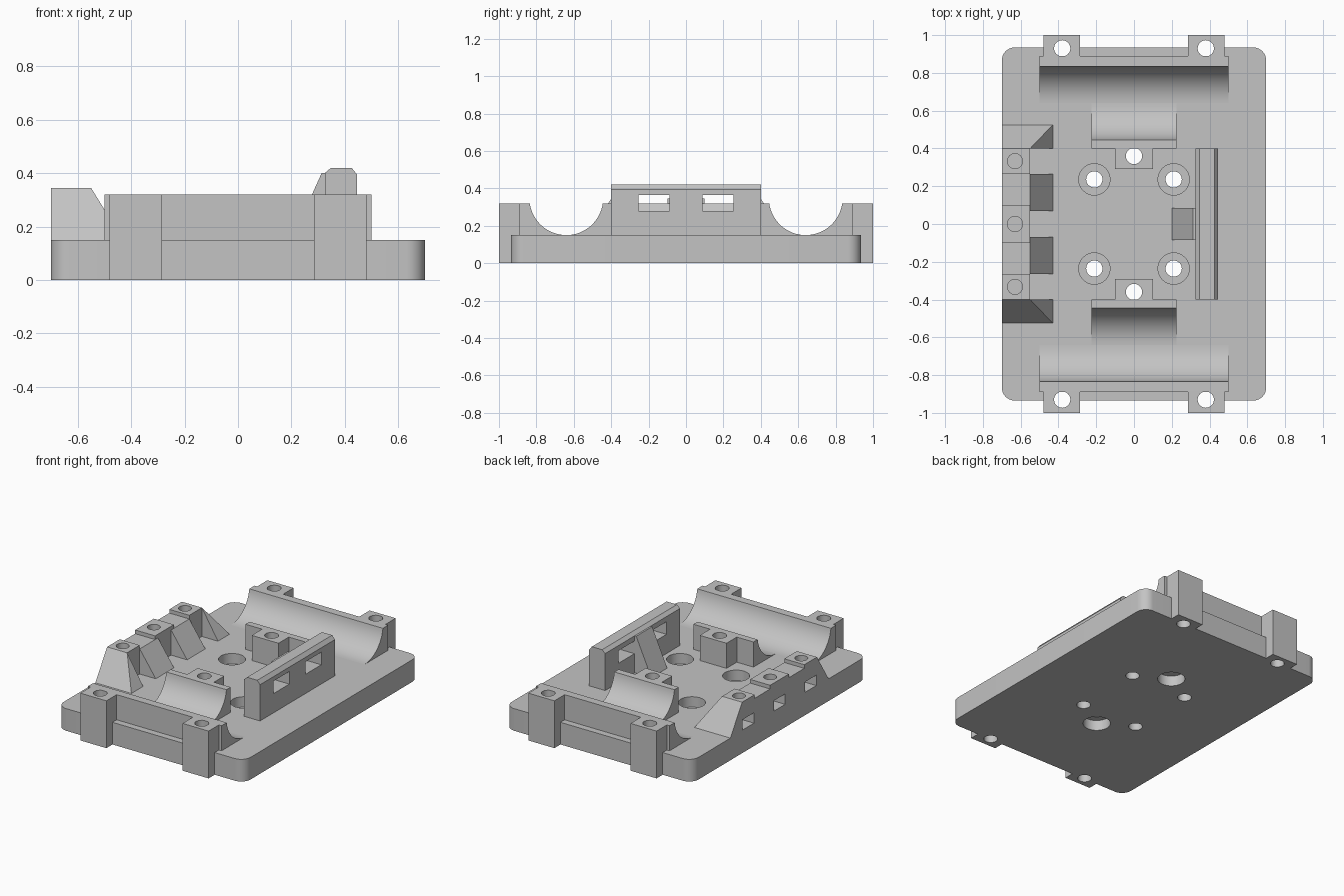
import bpy, bmesh, math
from mathutils import Vector

cube = bpy.data.objects.get("Cube")
if cube:
    bpy.data.objects.remove(cube, do_unlink=True)

grey = bpy.data.materials.new("plain grey")
grey.use_nodes = True
COLOUR = (0.55, 0.55, 0.55, 1)
grey.diffuse_color = COLOUR
grey.node_tree.nodes["Principled BSDF"].inputs["Base Color"].default_value = COLOUR

BASE, TOP = 0.15, 0.32      # plate height and cradle height


def finish(name, bm):
    bmesh.ops.recalc_face_normals(bm, faces=bm.faces)
    mesh = bpy.data.meshes.new(name)
    bm.to_mesh(mesh)
    bm.free()
    mesh.materials.append(grey)
    ob = bpy.data.objects.new(name, mesh)
    bpy.context.collection.objects.link(ob)
    return ob


def prism(name, points, axis, lo, hi):
    """Extrude a 2D profile along x, y or z."""
    place = {"x": lambda a, b, t: (t, a, b),
             "y": lambda a, b, t: (a, t, b),
             "z": lambda a, b, t: (a, b, t)}[axis]
    bm = bmesh.new()
    face = bm.faces.new([bm.verts.new(place(a, b, lo)) for a, b in points])
    out = bmesh.ops.extrude_face_region(bm, geom=[face])
    verts = [g for g in out["geom"] if isinstance(g, bmesh.types.BMVert)]
    bmesh.ops.translate(bm, verts=verts, vec=Vector(place(0, 0, hi - lo)))
    return finish(name, bm)


def box(name, x0, x1, y0, y1, z0, z1):
    return prism(name, [(x0, y0), (x1, y0), (x1, y1), (x0, y1)], "z", z0, z1)


def hull(name, points):
    bm = bmesh.new()
    for p in points:
        bm.verts.new(p)
    bmesh.ops.convex_hull(bm, input=bm.verts[:])
    bmesh.ops.dissolve_limit(bm, angle_limit=0.01, verts=bm.verts[:], edges=bm.edges[:])
    return finish(name, bm)


def arc(cx, cy, r, a0, a1, n):
    return [(cx + r * math.cos(math.radians(a0 + (a1 - a0) * i / n)),
             cy + r * math.sin(math.radians(a0 + (a1 - a0) * i / n))) for i in range(n + 1)]


def cut(ob, cutter):
    mod = ob.modifiers.new("cut", "BOOLEAN")
    mod.operation, mod.solver, mod.object = "DIFFERENCE", "EXACT", cutter
    bpy.context.view_layer.objects.active = ob
    bpy.ops.object.modifier_apply(modifier=mod.name)
    bpy.data.objects.remove(cutter, do_unlink=True)


def drill(ob, x, y, r, z0, z1):
    cut(ob, prism("drill", arc(x, y, r, 0, 348.75, 31), "z", z0, z1))


# Base plate with rounded corners
outline = []
for k, (sx, sy) in enumerate([(1, 1), (-1, 1), (-1, -1), (1, -1)]):
    outline += arc(sx * 0.63, sy * 0.865, 0.07, 90 * k, 90 * k + 90, 10)
plate = prism("base_plate", outline, "z", 0, BASE)

# Countersunk screw holes, inner holes with nut pockets below, corner holes
HOLE = 0.043
for sx in (-1, 1):
    for sy in (-1, 1):
        drill(plate, sx * 0.21, sy * 0.236, 0.083, 0.08, 0.3)
        drill(plate, sx * 0.21, sy * 0.236, HOLE, -0.1, 0.3)
        drill(plate, sx * 0.38, sy * 0.93, HOLE, -0.1, 0.3)
for sy in (-1, 1):
    drill(plate, 0, sy * 0.36, 0.085, -0.1, 0.07)
    drill(plate, 0, sy * 0.36, HOLE, -0.1, 0.3)

# Two round cradles, each with an outer wall, inner wall and screw posts
sweep = 82
for s, end in ((-1, "front"), (1, "back")):
    def side(points):
        return [(s * y, z) for y, z in points]
    outer = arc(0.64, 0.347, 0.197, 270, 270 + sweep, 16) + [(0.89, TOP), (0.89, BASE)]
    inner = arc(0.64, 0.347, 0.197, 270, 270 - sweep, 16) + [(0.40, TOP), (0.40, BASE)]
    prism(end + "_cradle_outer", side(outer), "x", -0.5, 0.5)
    prism(end + "_cradle_inner", side(inner), "x", -0.225, 0.225)
    post = box(end + "_inner_post", -0.1, 0.1, *sorted((s * 0.29, s * 0.40)), BASE, TOP)
    drill(post, 0, s * 0.36, HOLE, 0, 0.5)
    for sx in (-1, 1):
        post = box(end + "_corner_post", *sorted((sx * 0.285, sx * 0.48)),
                   *sorted((s * 0.885, s)), 0, TOP)
        drill(post, sx * 0.38, s * 0.93, HOLE, -0.1, 0.5)

# Stepped rail with three raised pads, screw holes and side nut slots
PAD = 0.345
half = [(0.1, PAD), (0.1, TOP), (0.265, TOP), (0.265, PAD), (0.4, PAD), (0.4, BASE)]
rail = prism("terminal_rail", half + [(-y, z) for y, z in reversed(half)], "x", -0.7, -0.55)
for y in (-0.333, 0, 0.333):
    cut(rail, box("slot", -0.8, -0.575, y - 0.06, y + 0.06, 0.155, 0.225))
    drill(rail, -0.63, y, 0.04, 0.2, 0.5)

# Sloped buttresses and hipped ends of the rail
for s, end in ((-1, "front"), (1, "back")):
    prism(end + "_rail_buttress", [(-0.55, BASE), (-0.43, BASE), (-0.55, TOP)], "y",
          *sorted((s * 0.07, s * 0.265)))
    hull(end + "_rail_end", [(-0.7, s * 0.4, PAD), (-0.55, s * 0.4, PAD),
                             (-0.7, s * 0.4, BASE), (-0.43, s * 0.4, BASE),
                             (-0.7, s * 0.525, BASE), (-0.43, s * 0.525, BASE)])

# Upright wall with two windows and a central rib
wall = prism("slotted_wall", [(0.325, BASE), (0.445, BASE), (0.445, 0.395), (0.425, 0.42),
                              (0.348, 0.42), (0.325, 0.40)], "y", -0.4, 0.4)
for s in (-1, 1):
    cut(wall, box("window", 0.2, 0.6, *sorted((s * 0.087, s * 0.255)), 0.28, 0.365))
prism("wall_rib", [(0.2, BASE), (0.325, BASE), (0.325, 0.40), (0.313, 0.40)], "y", -0.085, 0.085)

# Smooth the round surfaces, keep hard edges
bpy.ops.object.select_all(action="DESELECT")
for ob in bpy.context.collection.objects:
    if ob.type == "MESH" and grey.name in ob.data.materials:
        ob.select_set(True)
        bpy.context.view_layer.objects.active = ob
bpy.ops.object.shade_smooth_by_angle(angle=math.radians(25))
